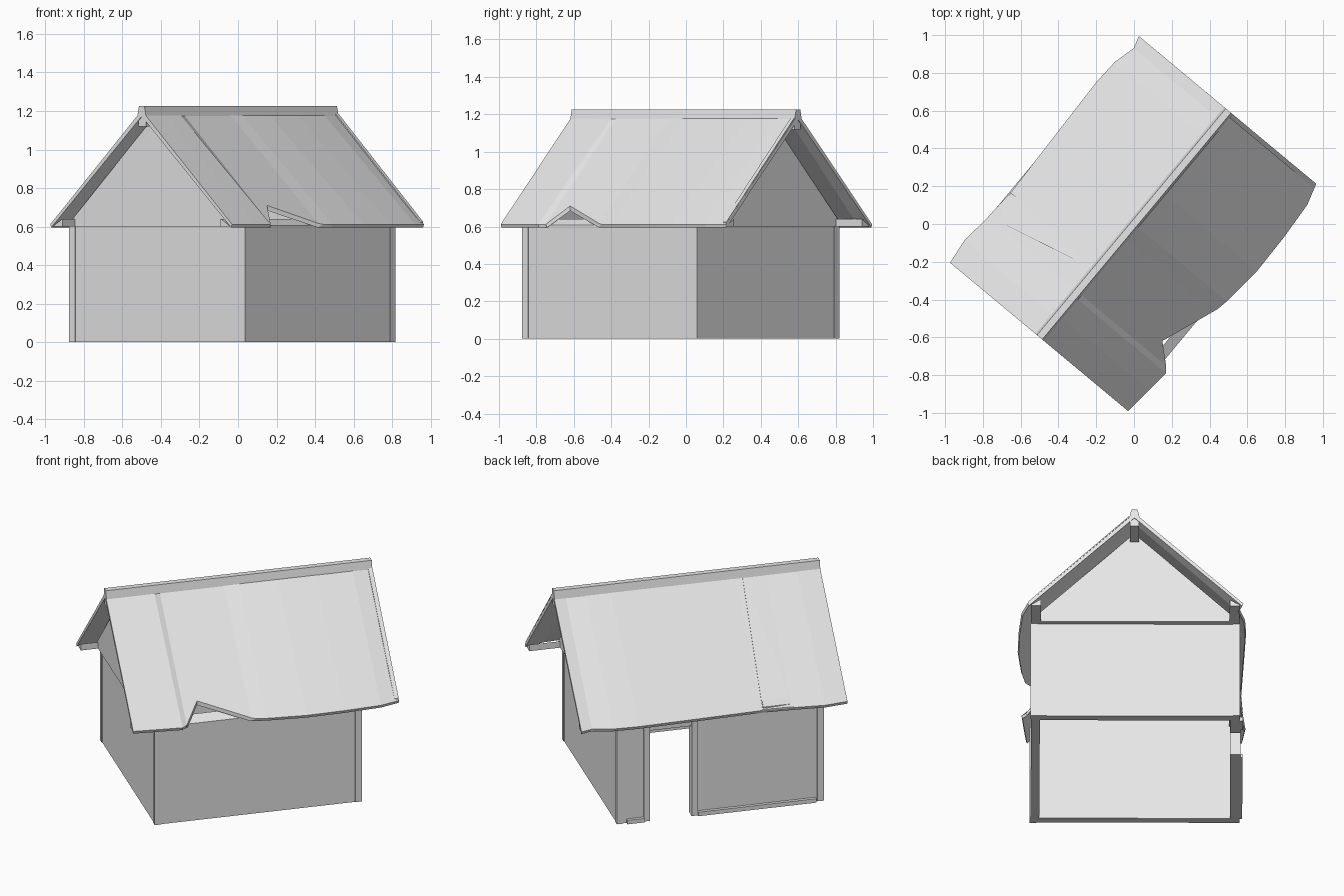
import bpy, bmesh, math

cube = bpy.data.objects.get("Cube")
if cube:
    bpy.data.objects.remove(cube, do_unlink=True)

TURN = math.radians(-39.8)       # the house stands turned on its plot
BACK, FRONT = 0.565, -0.645      # gable walls, along the ridge
EAST, WEST = 0.585, -0.595       # long walls, across the ridge
END = 0.781                      # half the ridge length
TOP, THICK = 0.6, 0.05

grey = bpy.data.materials.new("plain_grey")
grey.use_nodes = True
grey.diffuse_color = (0.8, 0.8, 0.8, 1)
grey.node_tree.nodes["Principled BSDF"].inputs["Base Color"].default_value = (0.8, 0.8, 0.8, 1)


def loft(name, sections):
    """Closed solid through a row of matching cross-sections."""
    bm = bmesh.new()
    rings = [[bm.verts.new(p) for p in s] for s in sections]
    n = len(rings[0])
    for a, b in zip(rings, rings[1:]):
        for i in range(n):
            j = (i + 1) % n
            bm.faces.new((a[i], a[j], b[j], b[i]))
    bm.faces.new(rings[0])
    bm.faces.new(rings[-1])
    bmesh.ops.recalc_face_normals(bm, faces=bm.faces)
    mesh = bpy.data.meshes.new(name)
    bm.to_mesh(mesh)
    bm.free()
    mesh.materials.append(grey)
    obj = bpy.data.objects.new(name, mesh)
    obj.rotation_euler.z = TURN
    bpy.context.collection.objects.link(obj)
    return obj


def along(name, profile, y0, y1):
    """Extrude an (x, z) profile along the ridge direction."""
    return loft(name, [[(x, y, z) for x, z in profile] for y in (y0, y1)])


def box(name, x0, x1, y0, y1, z0, z1):
    return along(name, [(x0, z0), (x1, z0), (x1, z1), (x0, z1)], y0, y1)


# Walls, open underneath, with a doorway in the west wall
DOOR0, DOOR1, JAMB = 0.13, 0.374, 0.036
box("east_wall", EAST - THICK, EAST, FRONT, BACK, 0, TOP)
box("west_wall_long", WEST, WEST + THICK, FRONT, DOOR0 - JAMB, 0, TOP)
box("west_wall_short", WEST, WEST + THICK, DOOR1 + JAMB, BACK, 0, TOP)
box("door_lintel", WEST, WEST + THICK, DOOR0 - JAMB, DOOR1 + JAMB, 0.56, TOP)
for i, y in enumerate((DOOR0 - JAMB, DOOR1)):
    box(f"door_post_{i + 1}", WEST - 0.008, WEST + THICK, y, y + JAMB, 0, TOP)
box("front_wall", WEST + THICK, EAST - THICK, FRONT, FRONT + THICK, 0, TOP)
box("back_wall", WEST + THICK, EAST - THICK, BACK - THICK, BACK, 0, TOP)

# Corner posts, just proud of the walls
for x, sx in ((EAST, 1), (WEST, -1)):
    for y, sy in ((BACK, 1), (FRONT, -1)):
        xs = sorted((x + sx * 0.004, x - sx * 0.036))
        ys = sorted((y + sy * 0.004, y - sy * 0.036))
        box("corner_post", *xs, *ys, 0, TOP)

# Sill boards either side of the doorway
box("sill_long", WEST - 0.02, WEST, -0.6, DOOR0 - JAMB, 0, 0.025)
box("sill_short", WEST - 0.02, WEST, DOOR1 + JAMB, 0.51, 0, 0.025)

# Wall plates under the eaves and the ridge beam
for name, x0, x1 in (("east_plate", EAST - 0.055, EAST),
                     ("west_plate", WEST, WEST + 0.055)):
    along(name, [(x0, TOP), (x1, TOP), (x1, 0.607), (x0, 0.64)]
          if x0 > 0 else [(x1, TOP), (x0, TOP), (x0, 0.607), (x1, 0.64)],
          -END + 0.005, END - 0.005)
box("ridge_beam", -0.025, 0.025, -END + 0.005, END - 0.005, 1.12, 1.18)

# Gable triangles, slightly overhanging the end walls
gable = [(-0.57, TOP), (0.57, TOP), (0.57, 0.625), (0, 1.175), (-0.57, 0.625)]
along("front_gable", gable, FRONT - 0.03, FRONT + THICK)
along("back_gable", gable, BACK - THICK, BACK + 0.03)


# Roof slopes with uneven eaves: (place along ridge, reach of eave)
def slope(name, side, eave):
    return loft(name, [[(0, y, 1.203), (side * e, y, 0.612),
                        (side * (e - 0.006), y, 0.595), (0, y, 1.172)]
                       for y, e in eave])


east = slope("east_roof", 1, [
    (-END, 0.61), (-0.625, 0.625), (-0.498, 0.636), (-0.467, 0.61), (-0.09, 0.623),
    (0, 0.64), (0.224, 0.66), (0.45, 0.655), (0.666, 0.64), (END, 0.605)])
slope("west_roof", -1, [
    (-END, 0.617), (-0.645, 0.634), (-0.462, 0.617), (-0.285, 0.608), (0.1, 0.622),
    (0.448, 0.634), (0.596, 0.627), (0.714, 0.597), (END, 0.617)])

# Broken notch in the east eave
notch = [(0.512, -0.38), (0.7, -0.547), (0.7, 0.133)]
cutter = loft("notch_cutter", [[(x, y, z) for x, y in notch] for z in (0.5, 0.9)])
cutter.hide_render = True
cutter.display_type = 'WIRE'
cut = east.modifiers.new("notch", 'BOOLEAN')
cut.operation = 'DIFFERENCE'
cut.solver = 'EXACT'
cut.object = cutter
# Apply the cut so the helper can go
bpy.context.view_layer.update()
cut_mesh = bpy.data.meshes.new_from_object(
    east.evaluated_get(bpy.context.evaluated_depsgraph_get()))
east.modifiers.clear()
east.data = cut_mesh
bpy.data.objects.remove(cutter, do_unlink=True)

# Loose wedge patch on the west slope, and its board at the eave
patch = [(-0.03, -0.324, 1.174), (-0.618, -0.462, 0.612), (-0.609, -0.285, 0.612)]
loft("roof_patch", [[(x, y, z + d) for x, y, z in patch] for d in (0, 0.006)])
board = [(-0.575, 0.652), (-0.605, 0.623), (-0.605, 0.631), (-0.575, 0.66)]
along("patch_board", board, -0.45, -0.29)

# Ridge cap
along("ridge_cap", [(-0.03, 1.17), (0.03, 1.17), (0.018, 1.225), (-0.018, 1.225)],
      -END, END)

# Verge strip along the back edge of the east slope
verge = [(0.03, 1.176), (0.6, 0.617), (0.6, 0.625), (0.03, 1.184)]
along("verge_strip", verge, END - 0.025, END)
